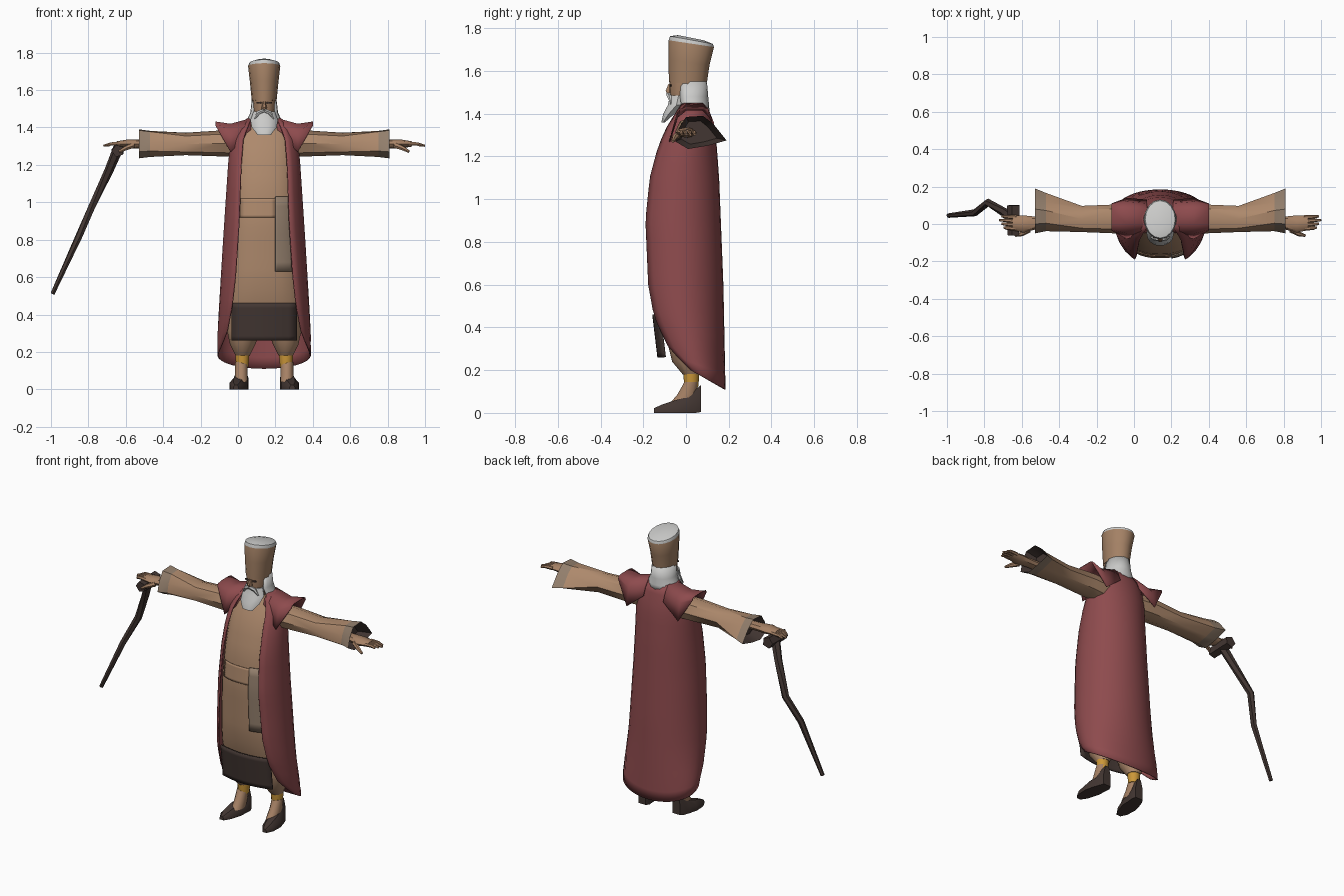
import bpy, bmesh, math
from mathutils import Vector

if "Cube" in bpy.data.objects:
    bpy.data.objects.remove(bpy.data.objects["Cube"])

MID = 0.14  # body centre line, offset because the cane reaches far to one side


def material(name, *rgb):
    mat = bpy.data.materials.new(name)
    mat.use_nodes = True
    mat.diffuse_color = (*rgb, 1)
    shader = next(n for n in mat.node_tree.nodes if n.type == 'BSDF_PRINCIPLED')
    shader.inputs["Base Color"].default_value = (*rgb, 1)
    shader.inputs["Roughness"].default_value = 0.9
    return mat


red = material("cloak red", .27, .07, .075)
tan = material("robe tan", .42, .25, .15)
trim = material("trim grey brown", .29, .21, .15)
dark = material("dark brown", .055, .037, .032)
skin = material("skin", .38, .22, .13)
white = material("hair white", .6, .6, .59)
yellow = material("sock yellow", .6, .31, .04)
felt = material("hat brown", .37, .22, .13)


def loft(name, rings, mats, pick=None, closed=True, caps=True, thick=0, angle=40):
    """Skin a list of point rings; pick(ring index) chooses the colour slot."""
    bm = bmesh.new()
    rows = [[bm.verts.new(p) for p in ring] for ring in rings]
    count = len(rows[0])
    for i in range(len(rows) - 1):
        for j in range(count if closed else count - 1):
            k = (j + 1) % count
            face = bm.faces.new((rows[i][j], rows[i][k], rows[i + 1][k], rows[i + 1][j]))
            face.material_index = pick(i) if pick else 0
    if closed and caps:
        bm.faces.new(rows[0][::-1])
        last = bm.faces.new(rows[-1])
        last.material_index = pick(len(rows) - 1) if pick else 0
    bmesh.ops.recalc_face_normals(bm, faces=bm.faces)
    mesh = bpy.data.meshes.new(name)
    bm.to_mesh(mesh)
    bm.free()
    for mat in mats:
        mesh.materials.append(mat)
    for poly in mesh.polygons:
        poly.use_smooth = True
    mesh.set_sharp_from_angle(angle=math.radians(angle))
    obj = bpy.data.objects.new(name, mesh)
    bpy.context.collection.objects.link(obj)
    if thick:
        solid = obj.modifiers.new("thickness", 'SOLIDIFY')
        solid.thickness = thick
    return obj


def turn(n):
    return [(math.cos(math.tau * i / n), math.sin(math.tau * i / n)) for i in range(n)]


def oval(x, y, z, wide, deep, n=12, tilt=0):
    """Level ring, optionally leaning down towards the back."""
    return [(x + wide * c, y + deep * s, z - tilt * s) for c, s in turn(n)]


def side_oval(x, y, z, deep, high, n=8):
    """Upright ring facing along x."""
    return [(x, y + deep * c, z + high * s) for c, s in turn(n)]


def tube(name, path, mat, n=6):
    """Tapered limb through (point, radius) pairs."""
    rings = []
    for i, (point, radius) in enumerate(path):
        before, after = path[max(i - 1, 0)][0], path[min(i + 1, len(path) - 1)][0]
        turned = (Vector(after) - Vector(before)).to_track_quat('Z', 'Y')
        rings.append([Vector(point) + turned @ Vector((radius * c, radius * s, 0)) for c, s in turn(n)])
    return loft(name, rings, [mat])


def at(table, z):
    """Read a column of values at height z; tables run upwards."""
    for (low, a), (high, b) in zip(table, table[1:]):
        if z <= high:
            return a + (b - a) * max(0, (z - low) / (high - low))
    return table[-1][1]


# Vertical outlines shared by the cloak and robe
half_width = [(.11, .25), (.3, .25), (.6, .232), (.8, .22), (1, .207), (1.25, .19), (1.38, .17), (1.42, .14), (1.45, .09)]
opening = [(.2, .245), (.3, .2), (.45, .172), (.6, .155), (.9, .135), (1.2, .125), (1.35, .112), (1.45, .07)]
front_edge = [(.11, .04), (.2, .02), (.3, -.08), (.45, -.15), (.6, -.177), (.9, -.19), (1.1, -.17), (1.25, -.13), (1.35, -.085), (1.45, -.02)]
back_edge = [(.11, .185), (.6, .175), (1.1, .155), (1.3, .14), (1.45, .1)]

# Cloak: open at the front, hem dropping towards the back
ROWS, COLUMNS = 22, 24
cloak = []
for row in range(ROWS + 1):
    ring = []
    for col in range(COLUMNS + 1):
        across = 2 * col / COLUMNS - 1
        inward = 1 - abs(across)
        hem = .2 - .09 * math.sin(inward * math.pi / 2)
        z = hem + (1.45 - hem) * row / ROWS
        w, front, back = at(half_width, z), at(front_edge, z), at(back_edge, z)
        start = math.asin(min(1, at(opening, z) / w))
        a = start + (math.pi - start) * inward
        depth = (back - front) / (1 + math.cos(start))
        side = math.copysign(1, across)
        ring.append((MID + side * w * math.sin(a), back - depth - depth * math.cos(a), z))
    cloak.append(ring)
loft("cloak", cloak, [red], closed=False, thick=.006)


# Robe: closed tube just inside the cloak, with a flatter front
def robe_y(dx, z, facing=-1):
    front, back = at(front_edge, z), at(back_edge, z)
    power = 2.5 if facing < 0 else 2
    ratio = min(1, abs(dx) / (at(half_width, z) - .018))
    return (front + back) / 2 + facing * ((back - front) / 2 - .01) * (1 - ratio ** power) ** (1 / power)


robe = []
for row in range(19):
    z = .42 + row * .056
    w = at(half_width, z) - .018
    robe.append([(MID + w * c, robe_y(w * c, z, 1 if s > 0 else -1), z) for c, s in turn(28)])
loft("robe", robe, [tan])


def patch(name, left, right, low, high, depth, mat, thick=.007, steps=8):
    rows = [[(MID + left + (right - left) * i / steps, depth(left + (right - left) * i / steps, z), z)
             for i in range(steps + 1)]
            for z in [low + (high - low) * j / steps for j in range(steps + 1)]]
    return loft(name, rows, [mat], closed=False, thick=thick)


def on_robe(dx, z):
    return robe_y(dx, z) - .005


patch("belt", -.13, .06, .92, 1.02, on_robe, tan)
patch("hanging_sash", .06, .15, .63, 1.03, lambda dx, z: on_robe(dx, z) - .004, trim)
patch("apron_hem", -.175, .175, .26, .46,
      lambda dx, z: -.158 + (.46 - z) * .12 + dx * dx, dark, thick=.01)

# Sleeve cuff outline, drooping towards the back
CUFF = [(.19, 1.275), (.13, 1.35), (.08, 1.39), (0, 1.385), (-.035, 1.33), (-.05, 1.27), (.01, 1.235), (.1, 1.25)]
# Shoulder cape arches: distance from the centre line, then outline
CAPE = [
    (.07, [(-.05, 1.37), (-.035, 1.42), (0, 1.45), (.08, 1.45), (.11, 1.41), (.13, 1.36)]),
    (.18, [(-.08, 1.27), (-.05, 1.38), (0, 1.42), (.08, 1.42), (.12, 1.38), (.14, 1.27)]),
    (.26, [(-.035, 1.41), (-.03, 1.425), (0, 1.432), (.08, 1.432), (.105, 1.425), (.11, 1.41)]),
]

for label, s in (("left", 1), ("right", -1)):
    def out(dx):
        return MID + s * dx

    # Shoulder, sleeve and hand
    loft(label + "_shoulder_cape", [[(out(dx), y, z) for y, z in arch] for dx, arch in CAPE],
         [red], closed=False, thick=.006)
    sleeve = [side_oval(out(dx), .027, z, deep, high) for dx, z, deep, high in
              ((.1, 1.31, .07, .07), (.22, 1.315, .078, .07), (.42, 1.312, .07, .06))]
    sleeve.append([(out(.61), .028 + (y - .028) * .85, 1.31 + (z - 1.31) * .9) for y, z in CUFF])
    sleeve.append([(out(.67), y, z) for y, z in CUFF])
    sleeve.append([(out(.6), .04 + (y - .04) * .7, 1.31 + (z - 1.31) * .7) for y, z in CUFF])
    loft(label + "_sleeve", sleeve, [tan, trim, dark], pick=lambda i: max(0, i - 2))
    loft(label + "_hand", [side_oval(out(dx), y, 1.312, deep, high) for dx, y, deep, high in
                           ((.58, .01, .03, .025), (.67, .005, .035, .024), (.73, 0, .046, .024), (.79, .005, .038, .014))],
         [skin])
    for finger in range(4):
        y = -.025 + finger * .02
        reach = .86 - abs(finger - 2) * .012
        tube(f"{label}_finger_{finger + 1}", [((out(.77), y, 1.313), .012), ((out(.82), y + .004, 1.312), .01),
                                              ((out(reach), y + .006, 1.302), .006)], skin)
    tube(label + "_thumb", [((out(.7), -.03, 1.305), .016), ((out(.74), -.053, 1.29), .013),
                            ((out(.775), -.062, 1.27), .007)], skin)

    # Trouser leg, sock, instep and shoe
    loft(label + "_trouser", [oval(out(dx), y, z, wide, deep) for dx, y, z, wide, deep in
                              ((.115, .025, .18, .038, .04), (.115, .01, .24, .068, .075),
                               (.11, 0, .32, .09, .085), (.1, 0, .46, .09, .1))], [tan])
    loft(label + "_sock", [oval(out(.117), .025, z, r, r) for z, r in ((.12, .032), (.16, .036), (.21, .039))], [yellow])
    loft(label + "_instep", [oval(out(.122), y, z, .034, deep) for y, z, deep in
                             ((-.02, .04, .06), (.005, .085, .046), (.025, .145, .032))], [skin])
    shoe = []
    for dx, y, wide, low, high in ((.15, -.15, .014, 0, .022), (.147, -.11, .036, 0, .04), (.138, -.04, .048, 0, .062),
                                   (.13, .01, .042, 0, .075), (.122, .045, .038, 0, .11), (.12, .07, .026, .004, .13)):
        shoe.append([(out(dx + wide * u), y, low + (high - low) * v)
                     for u, v in ((-1, 0), (1, 0), (1, .55), (.5, 1), (-.5, 1), (-1, .55))])
    loft(label + "_shoe", shoe, [dark])

    # Eye and hanging side lock
    loft(label + "_eye", [oval(out(.027), -.073, z, .014, .005, 6) for z in (1.527, 1.536)], [dark])
    tube(label + "_moustache", [((out(0), -.084, 1.492), .01), ((out(.03), -.077, 1.48), .012),
                                ((out(.052), -.068, 1.445), .004)], white)

# Head and nose
loft("head", [oval(MID, y, z, wide, deep) for y, z, wide, deep in
              ((.02, 1.4, .05, .05), (-.01, 1.45, .052, .06), (-.007, 1.5, .06, .07), (0, 1.56, .063, .078))], [skin])
loft("nose", [oval(MID, -.077, z, wide, deep, 6) for z, wide, deep in
              ((1.497, .013, .016), (1.507, .014, .021), (1.54, .007, .006))], [skin])

# Hair wraps the back of the head and flares over the collar
hair = []
for y, z, wide, deep in ((.03, 1.41, .105, .08), (.025, 1.44, .092, .083), (.02, 1.48, .074, .084), (.02, 1.55, .066, .078)):
    angles = [math.radians(-35 + 250 * i / 14) for i in range(15)]
    hair.append([(MID + wide * math.cos(a), y + deep * math.sin(a), z) for a in angles])
loft("hair", hair, [white], closed=False, thick=.008)

# Beard
loft("beard", [oval(MID, y, z, wide, deep, 10) for y, z, wide, deep in
               ((-.107, 1.36, .035, .009), (-.08, 1.4, .066, .028), (-.045, 1.44, .074, .042),
                (-.035, 1.485, .057, .042))], [white])

# Tall hat with a pale domed crown
loft("hat", [oval(MID, y, z, wide, deep, 16, tilt) for y, z, wide, deep, tilt in
             ((.008, 1.54, .066, .088, .008), (.014, 1.64, .076, .096, .012), (.025, 1.728, .086, .106, .016),
              (.025, 1.745, .08, .1, .018), (.022, 1.756, .045, .06, .012))],
     [felt, white], pick=lambda i: 1 if i > 1 and i != 2 or i == 2 else 0)

# Crooked cane with a cross handle
tube("cane", [((-.992, .045, .51), .012), ((-.85, .06, .82), .019), ((-.78, .115, .98), .021),
              ((-.69, .06, 1.17), .024), ((-.64, .02, 1.29), .028)], dark)
tube("cane_handle", [((-.642, -.06, 1.275), .034), ((-.642, .1, 1.28), .036)], dark, n=5)
